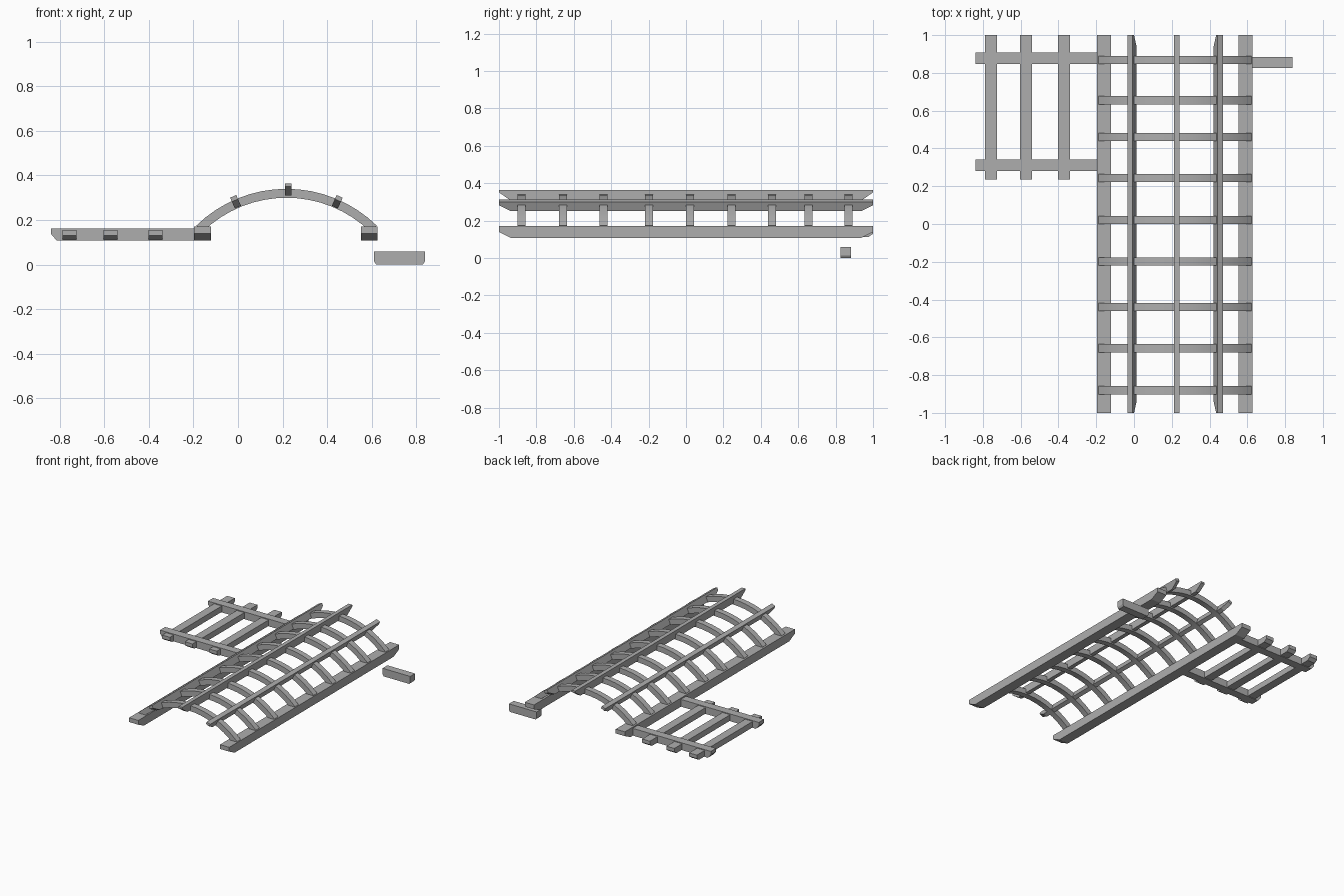
import bpy, bmesh
from math import sin, cos, radians
from mathutils import Matrix, Vector

if "Cube" in bpy.data.objects:
    bpy.data.objects.remove(bpy.data.objects["Cube"])

# dark grey timber
wood = bpy.data.materials.new("dark_timber")
wood.diffuse_color = (0.42, 0.42, 0.42, 1)
wood.use_nodes = True
wood.node_tree.nodes["Principled BSDF"].inputs["Base Color"].default_value = wood.diffuse_color


def extrude_profile(name, pts, thickness, matrix):
    """Prism: profile in local XZ, extruded along local Y (centred)."""
    bm = bmesh.new()
    face = bm.faces.new([bm.verts.new((x, -thickness / 2, z)) for x, z in pts])
    ext = bmesh.ops.extrude_face_region(bm, geom=[face])
    bmesh.ops.translate(bm, vec=(0, thickness, 0),
                        verts=[g for g in ext["geom"] if isinstance(g, bmesh.types.BMVert)])
    bmesh.ops.transform(bm, matrix=matrix, verts=bm.verts)
    bmesh.ops.recalc_face_normals(bm, faces=bm.faces)
    me = bpy.data.meshes.new(name)
    bm.to_mesh(me)
    bm.free()
    me.materials.append(wood)
    ob = bpy.data.objects.new(name, me)
    bpy.context.collection.objects.link(ob)
    return ob


def timber(name, centre, length, width, height, cut, drop, along_y=True, roll=0):
    """Beam whose lower end corners are cut off; drop = uncut part of the end."""
    l, h = length / 2, height / 2
    pts = [(-l, h), (-l, h - drop), (-l + cut, -h), (l - cut, -h), (l, h - drop), (l, h)]
    m = Matrix.Translation(Vector(centre))
    if along_y:
        m = m @ Matrix.Rotation(radians(roll), 4, 'Y') @ Matrix.Rotation(radians(90), 4, 'Z')
    return extrude_profile(name, pts, width, m)


CX, CZ = 0.218, -0.24          # centre of the arch circle
R_OUT, R_IN, HALF = 0.58, 0.54, radians(44.3)

# long base beams
for side, x in (("left", -0.159), ("right", 0.59)):
    timber(f"base_beam_{side}", (x, 0, 0.139), 2.0, 0.076, 0.064, 0.065, 0.032)

# arched ribs
N = 16
angles = [-HALF + 2 * HALF * i / N for i in range(N + 1)]
profile = [(R_OUT * sin(a), R_OUT * cos(a)) for a in angles]
profile += [(R_IN * sin(a), R_IN * cos(a)) for a in reversed(angles)]
for i, y in enumerate((-0.88, -0.658, -0.44, -0.199, 0.021, 0.244, 0.46, 0.655, 0.868)):
    rib = extrude_profile(f"arch_rib_{i + 1}", profile, 0.043, Matrix.Translation((CX, y, CZ)))
    rib.data.shade_smooth()
    rib.data.set_sharp_from_angle(angle=radians(30))

# battens running over the ribs
timber("batten_top", (0.226, 0, 0.337), 2.0, 0.03, 0.056, 0.06, 0.014)
for side, x, roll in (("left", -0.011, -24), ("right", 0.446, 24)):
    timber(f"batten_{side}", (x, 0, 0.282), 2.0, 0.03, 0.053, 0.06, 0.02, roll=roll)

# side platform: two rails and three cross pieces
for i, y in enumerate((0.312, 0.877)):
    timber(f"platform_rail_{i + 1}", (-0.49, y, 0.135), 0.70, 0.061, 0.054, 0.025, 0.025, along_y=False)
for i, x in enumerate((-0.758, -0.572, -0.371)):
    timber(f"platform_cross_piece_{i + 1}", (x, 0.618, 0.134), 0.764, 0.063, 0.044, 0.025, 0.026)

# loose block on the ground
timber("loose_block", (0.726, 0.855, 0.029), 0.228, 0.057, 0.058, 0.009, 0.044, along_y=False)
